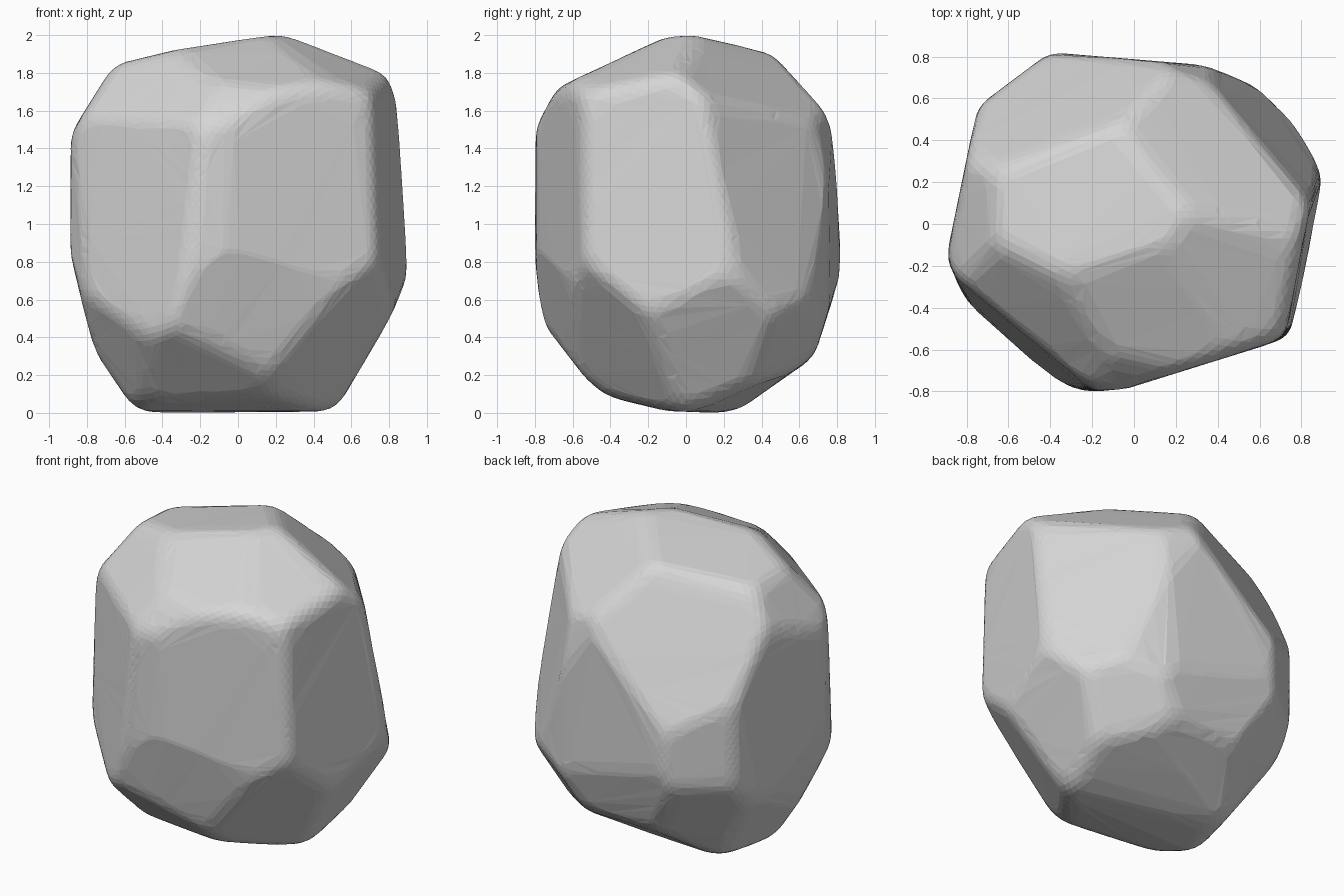
import bpy, bmesh
from mathutils import Vector

if "Cube" in bpy.data.objects:
    bpy.data.objects.remove(bpy.data.objects["Cube"])

# Scraped facets: outward direction and distance from the middle of the stone
FACETS = [
    # front
    ((-.63, -.77, .07), .775), ((-.9, -.42, 0), .88), ((0, -1, 0), .8),
    ((.3, -.95, 0), .74), ((.22, -.94, -.25), .77),
    # right, back and left sides
    ((.98, -.2, .03), .835), ((.95, .31, 0), .93), ((.74, .64, .17), .8),
    ((.4, .92, 0), .84), ((.08, 1, 0), .79), ((0, .95, -.3), .86),
    ((-.6, .8, 0), .9), ((-.97, .2, 0), .84), ((-.95, 0, -.25), .89),
    # crown
    ((-.18, .09, .98), .95), ((-.36, .82, .44), .82), ((.3, -.25, .92), .995),
    ((0, -.42, .9), .94), ((-.1, -.8, .6), .965), ((-.85, 0, .53), 1.01),
    ((-.45, -.6, .66), .92), ((.4, .5, .77), .91), ((.35, .9, .2), .85),
    # underside
    ((-.1, -.68, -.72), .94), ((.6, -.6, -.55), .88), ((-.75, -.45, -.48), .95),
    ((.87, .05, -.49), .94), ((.5, .7, -.5), .96), ((0, .6, -.8), .97),
    ((.1, .39, -.91), .97), ((-.8, .2, -.56), .98), ((-.48, .64, -.5), .9),
    ((0, -.25, -.97), .99), ((0, 0, -1), 1.0),
]
PLANES = [(Vector(n).normalized(), d / Vector(n).length) for n, d in FACETS]
HALF = Vector((.93, .84, 1.06))
SHARPNESS = 100


def stone_radius(direction):
    """Distance to the nearest facet, blended a little at the ridges."""
    total = sum(max(n.dot(direction) / d, 0) ** SHARPNESS for n, d in PLANES)
    radius = total ** (-1 / SHARPNESS)
    # rounded block that wears down the corners
    block = sum(abs(direction[i] / HALF[i]) ** 3.4 for i in range(3))
    return min(radius, block ** (-1 / 3.4))


# Shape a fine ball into the stone, then wear its ridges
bm = bmesh.new()
bmesh.ops.create_icosphere(bm, subdivisions=6, radius=1)
for v in bm.verts:
    direction = v.co.normalized()
    v.co = direction * stone_radius(direction)
for _ in range(6):
    bmesh.ops.smooth_vert(bm, verts=bm.verts, factor=.5,
                          use_axis_x=True, use_axis_y=True, use_axis_z=True)

# Stand it on the ground
lowest = min(v.co.z for v in bm.verts)
bmesh.ops.translate(bm, verts=bm.verts, vec=(0, 0, -lowest))

# Merge nearly level faces into broad flat planes with chipped ridges
bmesh.ops.dissolve_limit(bm, angle_limit=.1, verts=bm.verts, edges=bm.edges)
bmesh.ops.triangulate(bm, faces=[f for f in bm.faces if len(f.verts) > 4])
mesh = bpy.data.meshes.new("boulder")
bm.to_mesh(mesh)
bm.free()
mesh.shade_flat()

boulder = bpy.data.objects.new("boulder", mesh)
bpy.context.collection.objects.link(boulder)

# Plain stone colour
GREY = (.67, .67, .67, 1)
stone = bpy.data.materials.new("stone_grey")
stone.use_nodes = True
stone.diffuse_color = GREY
stone.node_tree.nodes["Principled BSDF"].inputs["Base Color"].default_value = GREY
mesh.materials.append(stone)
